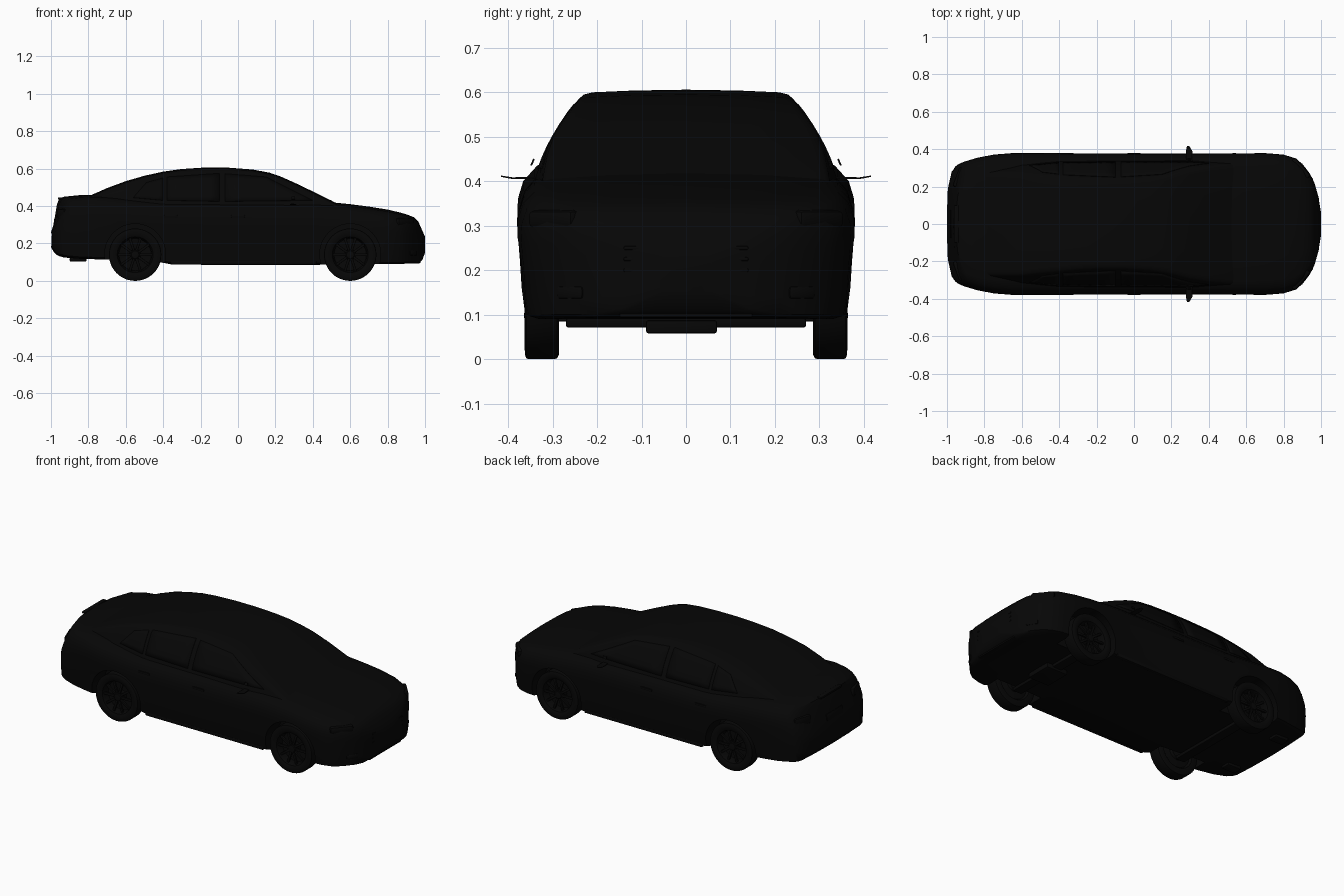
import bpy, bmesh, math
from mathutils import Matrix, Vector

if "Cube" in bpy.data.objects:
    bpy.data.objects.remove(bpy.data.objects["Cube"])

black = bpy.data.materials.new("gloss_black")
black.diffuse_color = (0.002, 0.002, 0.002, 1)
black.use_nodes = True
black.node_tree.nodes["Principled BSDF"].inputs["Base Color"].default_value = black.diffuse_color


def finish(name, bm, angle=35):
    bmesh.ops.remove_doubles(bm, verts=bm.verts, dist=1e-5)
    bmesh.ops.recalc_face_normals(bm, faces=bm.faces)
    me = bpy.data.meshes.new(name)
    bm.to_mesh(me)
    bm.free()
    me.materials.append(black)
    ob = bpy.data.objects.new(name, me)
    bpy.context.collection.objects.link(ob)
    smooth(ob, angle)
    return ob


def smooth(ob, angle=35):
    bpy.ops.object.select_all(action='DESELECT')
    ob.select_set(True)
    bpy.context.view_layer.objects.active = ob
    bpy.ops.object.shade_smooth_by_angle(angle=math.radians(angle))


def skin(name, rows, ring=False, wrap=False, caps=False):
    """Join rows of points with quads; ring closes each row, wrap joins last row to first."""
    bm = bmesh.new()
    vs = [[bm.verts.new(p) for p in r] for r in rows]
    n, m = len(vs), len(vs[0])
    for i in range(n if wrap else n - 1):
        for j in range(m if ring else m - 1):
            a, b = vs[i], vs[(i + 1) % n]
            bm.faces.new((a[j], a[(j + 1) % m], b[(j + 1) % m], b[j]))
    if caps:
        bm.faces.new(vs[0])
        bm.faces.new(vs[-1])
    return finish(name, bm)


def box(name, loc, size, bevel=0.0, rot=None):
    bm = bmesh.new()
    bmesh.ops.create_cube(bm, size=1)
    bmesh.ops.scale(bm, vec=size, verts=bm.verts)
    if bevel:
        bmesh.ops.bevel(bm, geom=bm.edges[:], offset=bevel, segments=2, affect='EDGES', profile=0.5)
    m = Matrix.Translation(loc) @ (rot or Matrix())
    bmesh.ops.transform(bm, matrix=m, verts=bm.verts)
    return finish(name, bm)


def lathe(name, profile, x, s, z, n=48, wrap=False):
    """Turn (radius, y) points around a wheel axle; s is the side."""
    rows = [[(x + r * math.cos(2 * math.pi * k / n), s * y, z + r * math.sin(2 * math.pi * k / n))
             for k in range(n)] for r, y in profile]
    return skin(name, rows, ring=True, wrap=wrap)


def mirrored(half):
    """half goes from bottom centre to top centre as (x, y, z)."""
    return half + [(x, -y, z) for x, y, z in half[-2:0:-1]]


def lerp(table, x):
    for (a, u), (b, v) in zip(table, table[1:]):
        if x <= b:
            return u + (v - u) * max(0, (x - a) / (b - a))
    return table[-1][1]


def bow(x, y, z):
    """Round the tail in plan, most at the boot lid."""
    ramp = min(1, max(0, (-.8 - x) / .16))
    high = min(1, max(0, (z - .28) / .14))
    return (x + ramp * (.012 + .04 * high) * (y / .3) ** 2, y, z)


# Lower body: stations of x, half width, bottom, top
stations = [
    (-1.0, .19, .18, .26), (-.985, .28, .155, .305), (-.968, .312, .138, .41), (-.955, .322, .132, .44),
    (-.93, .334, .125, .45), (-.85, .354, .118, .458), (-.75, .371, .115, .46), (-.65, .379, .112, .452),
    (-.42, .38, .1, .432), (-.35, .378, .087, .43), (0, .377, .085, .43), (.4, .377, .085, .427),
    (.5, .378, .088, .42), (.6, .379, .09, .41), (.7, .379, .09, .397), (.8, .371, .09, .381),
    (.86, .352, .09, .367), (.9, .322, .092, .356), (.94, .27, .093, .34), (.965, .22, .095, .315),
    (.985, .15, .11, .27), (1.0, .06, .15, .235)]
section = [(0, 0), (.5, 0), (.88, 0), (.955, .03), (.975, .2), (.985, .4), (1, .62), (.995, .74),
           (.965, .85), (.9, .93), (.8, .965), (.45, .99), (0, 1)]
body = skin("body", [mirrored([bow(x, w * f, zb + (zt - zb) * g) for f, g in section])
                     for x, w, zb, zt in stations], ring=True, caps=True)

# Wheel arches cut out of the body
WX, WR = (-.55, .60), .14
for x in WX:
    for s in (1, -1):
        cut = lathe("arch_cutter", [(0, .25), (.163, .25), (.163, .45), (0, .45)], x, s, .142)
        cut.hide_render = True
        mod = body.modifiers.new("arch", 'BOOLEAN')
        mod.operation, mod.solver, mod.object = 'DIFFERENCE', 'EXACT', cut
        bpy.context.view_layer.objects.active = body
        bpy.ops.object.modifier_apply(modifier=mod.name)
        bpy.data.objects.remove(cut)
smooth(body)

# Cabin: windscreen, roof and rear window
roof = [(-.8, .452), (-.7, .496), (-.6, .533), (-.5, .562), (-.4, .584), (-.3, .598), (-.18, .606),
        (-.05, .605), (.08, .595), (.17, .578), (.23, .557), (.3, .526), (.4, .478), (.5, .429), (.54, .408)]
base = [(-.8, .285), (-.6, .322), (-.4, .335), (.3, .338), (.54, .318)]


def side(x, z):
    t = z - .41
    return lerp(base, x) - .3 * t - 1.4 * t * t


rows = []
for x, zt in roof:
    half = [(x, 0, .38)]
    for k in range(5):
        z = .38 + (zt - .02 - .38) * k / 4
        half.append((x, side(x, z), z))
    y = half[-1][1]
    half += [(x, y - .01, zt - .011), (x, y - .03, zt - .006), (x, y * .5, zt - .002), (x, 0, zt)]
    rows.append(mirrored(half))
skin("cabin", rows, ring=True, caps=True)

# Side windows: thin plates given as bottom and top (x, z) corners
windows = {"front_window": ((-.07, .425), (.40, .43), (-.07, .572), (.15, .555)),
           "rear_window": ((-.38, .43), (-.10, .425), (-.38, .555), (-.10, .574)),
           "quarter_window": ((-.56, .445), (-.40, .43), (-.49, .525), (-.40, .55))}
for name, (a, b, c, d) in windows.items():
    for s in (1, -1):
        rows = []
        for k in range(6):
            v = k / 5
            row = []
            for i in range(6):
                u = i / 5
                x = (a[0] * (1 - u) + b[0] * u) * (1 - v) + (c[0] * (1 - u) + d[0] * u) * v
                z = (a[1] * (1 - u) + b[1] * u) * (1 - v) + (c[1] * (1 - u) + d[1] * u) * v
                row.append((x, s * (side(x, z) + .001), z))
            rows.append(row)
        pane = skin(name, rows)
        mod = pane.modifiers.new("thickness", 'SOLIDIFY')
        mod.thickness, mod.offset = .003, 0

for s in (1, -1):
    # Wheels: tyre, rim barrel, hub and spokes
    for x in WX:
        tyre = [(.1, .288), (.13, .286), (.138, .29), (WR, .296), (WR, .354), (.138, .359),
                (.13, .362), (.112, .363), (.1, .358)]
        lathe("tyre", tyre, x, s, WR, wrap=True)
        lathe("rim", [(.102, .359), (.096, .357), (.09, .345), (.086, .315), (.03, .31), (0, .31)], x, s, WR)
        lathe("hub", [(.03, .31), (.028, .345), (.02, .352), (0, .353)], x, s, WR, 24)
        lathe("inner_drum", [(.1, .288), (.09, .3), (.05, .295), (.045, .28), (0, .28)], x, s, WR, 32)
        for k in range(10):
            turn = Matrix.Rotation(k * math.pi / 5, 4, 'Y')
            box("spoke", Vector((x, s * .343, WR)) + turn @ Vector((.058, 0, 0)), (.076, .012, .014), .003, turn)
    # Door mirror blade and its stalk
    skin("mirror", [[(.28, s * .33, .41), (.31, s * .33, .41), (.31, s * .33, .406), (.28, s * .33, .406)],
                    [(.278, s * .39, .409), (.312, s * .39, .409), (.312, s * .39, .405), (.278, s * .39, .405)],
                    [(.283, s * .416, .413), (.296, s * .416, .413), (.296, s * .416, .41), (.283, s * .416, .41)]],
         ring=True, caps=True)
    box("mirror_tip", (.295, s * .345, .443), (.02, .004, .016), 0, Matrix.Rotation(s * .4, 4, 'X'))
    # Door handles and sill skirts
    for x in (-.36, .0):
        box("door_handle", (x, s * .373, .345), (.075, .012, .014), .004)
    box("sill", (.03, s * .353, .098), (.78, .022, .022), .006)
    # Lights, fog lamps and exhausts
    box("headlight", (.885, s * .292, .315), (.13, .05, .04), .012, Matrix.Rotation(-s * .86, 4, 'Z'))
    box("fog_lamp", (.93, s * .255, .15), (.07, .03, .03), .008, Matrix.Rotation(-s * 1.0, 4, 'Z'))
    box("tail_light", (-.938, s * .25, .36), (.03, .11, .05), .01, Matrix.Rotation(-s * .35, 4, 'Z'))
    box("exhaust", (-.855, s * .2, .115), (.09, .06, .025), .008)

# Grille slats, bumper lip, boot lip and number plate backing
for z in (.2, .225, .25):
    box("grille_slat", (.978, 0, z), (.024, .28, .009), .003)
box("front_lip", (.955, 0, .1), (.04, .3, .012), .004)
box("boot_lip", (-.95, 0, .441), (.025, .2, .012), .004)
box("plate_panel", (-.978, 0, .32), (.012, .15, .04), .003, Matrix.Rotation(.15, 4, 'Y'))
# Suspension beams and subframe between the wheels
for x in WX:
    box("axle_beam", (x, 0, .082), (.06, .54, .022), .006)
box("subframe", (.6, -.01, .073), (.14, .16, .03), .006)
